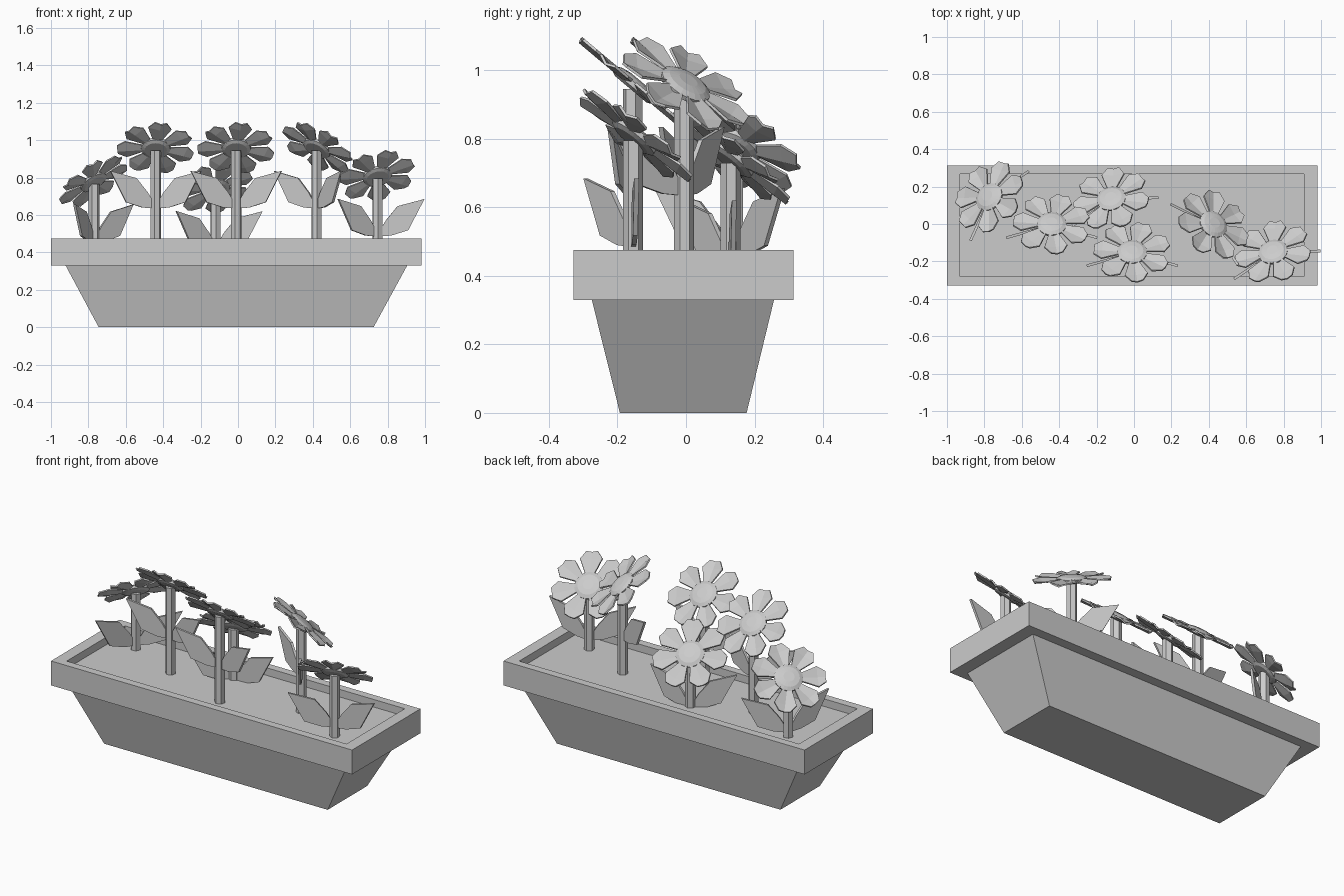
import bpy, bmesh
from math import radians, sin, cos, pi
from mathutils import Matrix, Vector

if "Cube" in bpy.data.objects:
    bpy.data.objects.remove(bpy.data.objects["Cube"])

SOIL = 0.43


def finish(name, bm, matrix=Matrix(), thickness=0):
    bmesh.ops.recalc_face_normals(bm, faces=bm.faces)
    me = bpy.data.meshes.new(name)
    bm.to_mesh(me)
    bm.free()
    ob = bpy.data.objects.new(name, me)
    bpy.context.collection.objects.link(ob)
    ob.matrix_world = matrix
    if thickness:
        mod = ob.modifiers.new("thickness", "SOLIDIFY")
        mod.thickness = thickness
        mod.offset = 0
    return ob


def loft(name, rings, matrix=Matrix(), cap_start=True):
    """Skin a list of rings of points and close the ends."""
    bm = bmesh.new()
    loops = [[bm.verts.new(p) for p in ring] for ring in rings]
    n = len(loops[0])
    for a, b in zip(loops, loops[1:]):
        for i in range(n):
            j = (i + 1) % n
            bm.faces.new((a[i], a[j], b[j], b[i]))
    if cap_start:
        bm.faces.new(loops[0])
    bm.faces.new(loops[-1])
    return finish(name, bm, matrix)


def rect(x0, x1, y0, y1, z):
    return [(x0, y0, z), (x1, y0, z), (x1, y1, z), (x0, y1, z)]


def circle(r, z, n, phase=0):
    return [(r * cos(2 * pi * i / n + phase), r * sin(2 * pi * i / n + phase), z)
            for i in range(n)]


# planter: tapered body, overhanging rim and sunken soil
loft("planter", [
    rect(-0.745, 0.725, -0.193, 0.177, 0.0),
    rect(-0.922, 0.905, -0.275, 0.257, 0.33),
    rect(-1.0, 0.98, -0.328, 0.314, 0.33),
    rect(-1.0, 0.98, -0.328, 0.314, 0.475),
    rect(-0.93, 0.91, -0.281, 0.267, 0.475),
    rect(-0.93, 0.91, -0.281, 0.267, SOIL),
])


def petals(matrix):
    # seven petals, each folded slightly along its middle
    half = [(0.07, 0.026), (0.16, 0.062), (0.205, 0.032)]
    bm = bmesh.new()
    for k in range(7):
        rot = Matrix.Rotation(radians(-82) + 2 * pi * k / 7, 4, 'Z')
        mid = [bm.verts.new(rot @ Vector((r, 0, -0.006))) for r, w in half]
        for s in (-1, 1):
            side = [bm.verts.new(rot @ Vector((r, s * w, 0.006))) for r, w in half]
            for i in range(2):
                bm.faces.new((mid[i], mid[i + 1], side[i + 1], side[i]))
    finish("flower_petals", bm, matrix, 0.008)


def leaf(matrix):
    # upright blade reaching out and up from the stem
    outline = [(0.015, 0.635), (0.075, 0.64), (0.165, 0.668), (0.252, 0.835),
               (0.108, 0.797), (0.045, 0.72), (0.015, 0.67)]
    bm = bmesh.new()
    bm.faces.new([bm.verts.new((r, 0, z)) for r, z in outline])
    finish("leaf", bm, matrix, 0.014)


def flower(x, y, drop, turn):
    place = Matrix.Translation((x, y, -drop)) @ Matrix.Rotation(radians(turn), 4, 'Z')
    # stem
    loft("flower_stem", [circle(0.029, z, 6, 0.3) for z in (SOIL + drop, 0.945)], place)
    # head tilted towards the back
    head = place @ Matrix.Translation((0, 0.005, 0.957)) @ Matrix.Rotation(radians(-40), 4, 'X')
    petals(head)
    loft("flower_centre", [circle(r, z, 20) for r, z in
                           [(0.06, -0.016), (0.078, -0.008), (0.08, 0.006),
                            (0.06, 0.016), (0.03, 0.021)]], head)
    # pair of leaves swept towards the front
    for angle in (-15.5, 195.5):
        leaf(place @ Matrix.Rotation(radians(angle), 4, 'Z'))


for spec in [(-0.77, 0.14, 0.18, 50), (-0.44, -0.006, 0, 0), (-0.12, 0.13, 0.215, 18),
             (-0.01, -0.156, 0, 0), (0.42, -0.006, 0, -42), (0.745, -0.155, 0.15, 18)]:
    flower(*spec)
